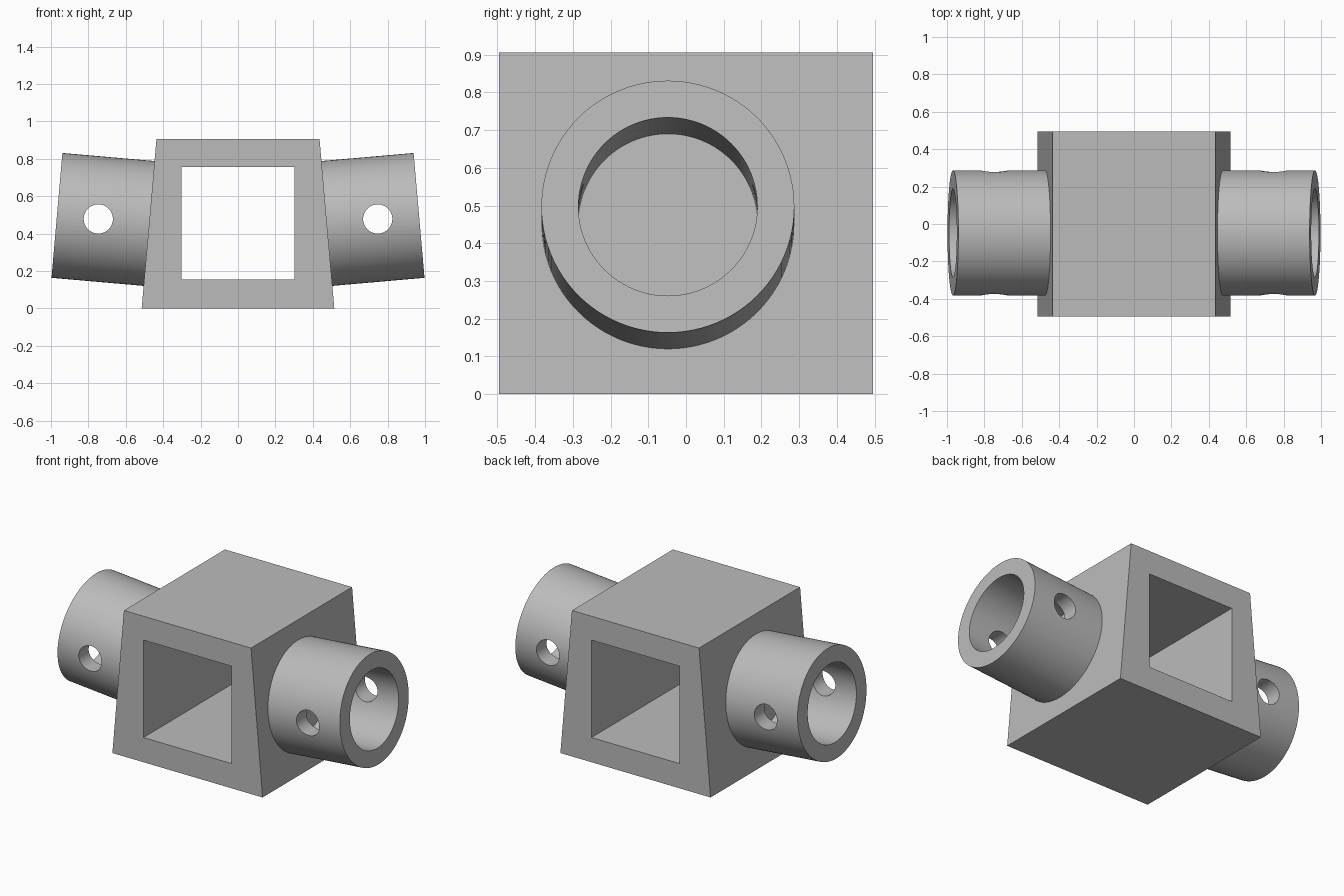
import bpy, bmesh, math
from mathutils import Matrix, Vector

if "Cube" in bpy.data.objects:
    bpy.data.objects.remove(bpy.data.objects["Cube"])

TILT = math.radians(5)
HEIGHT, HALF_DEPTH = 0.905, 0.495
HALF_BASE, HALF_TOP = 0.515, 0.436
TUBE_Y = -0.048
OUTER_R, INNER_R, PIN_R = 0.335, 0.237, 0.078

grey = bpy.data.materials.new("plain grey")
grey.diffuse_color = (0.5, 0.5, 0.5, 1)
grey.use_nodes = True
grey.node_tree.nodes["Principled BSDF"].inputs["Base Color"].default_value = grey.diffuse_color


def make_object(name, bm):
    bmesh.ops.recalc_face_normals(bm, faces=bm.faces)
    mesh = bpy.data.meshes.new(name)
    bm.to_mesh(mesh)
    bm.free()
    mesh.materials.append(grey)
    obj = bpy.data.objects.new(name, mesh)
    bpy.context.collection.objects.link(obj)
    return obj


def select_only(obj):
    bpy.ops.object.select_all(action='DESELECT')
    obj.select_set(True)
    bpy.context.view_layer.objects.active = obj


def cut(obj, cutter):
    mod = obj.modifiers.new("cut", 'BOOLEAN')
    mod.operation, mod.solver, mod.object = 'DIFFERENCE', 'EXACT', cutter
    select_only(obj)
    bpy.ops.object.modifier_apply(modifier=mod.name)
    bpy.data.objects.remove(cutter, do_unlink=True)


def prism(name, profile, half_depth):
    """Extrude an x-z outline along y."""
    bm = bmesh.new()
    face = bm.faces.new([bm.verts.new((x, -half_depth, z)) for x, z in profile])
    new = bmesh.ops.extrude_face_region(bm, geom=[face])["geom"]
    bmesh.ops.translate(bm, vec=(0, 2 * half_depth, 0),
                        verts=[v for v in new if isinstance(v, bmesh.types.BMVert)])
    return make_object(name, bm)


def cylinder(name, radius, length, matrix):
    bm = bmesh.new()
    bmesh.ops.create_cone(bm, cap_ends=True, segments=96, radius1=radius,
                          radius2=radius, depth=length, matrix=matrix)
    return make_object(name, bm)


# Tapered central block with a square passage from front to back
block = prism("block", [(-HALF_BASE, 0), (HALF_BASE, 0),
                        (HALF_TOP, HEIGHT), (-HALF_TOP, HEIGHT)], HALF_DEPTH)
cut(block, prism("passage_cutter", [(-0.302, 0.153), (0.302, 0.153),
                                    (0.302, 0.757), (-0.302, 0.757)], 1))

# Tilted sockets, square to the sloping sides, each with a cross pin hole
for side, label in ((1, "right"), (-1, "left")):
    axis = Vector((side * math.cos(TILT), 0, math.sin(TILT)))
    end = Vector((side * 0.968, TUBE_Y, 0.497))
    length = 0.50
    turn = Matrix.Rotation(side * (math.pi / 2 - TILT), 4, 'Y')
    place = Matrix.Translation(end - axis * length / 2) @ turn
    socket = cylinder(label + "_socket", OUTER_R, length, place)
    cut(socket, cylinder("bore_cutter", INNER_R, length + 0.2, place))
    pin = Matrix.Translation((side * 0.747, TUBE_Y, 0.478)) @ Matrix.Rotation(math.pi / 2, 4, 'X')
    cut(socket, cylinder("pin_cutter", PIN_R, 1, pin))
    select_only(socket)
    bpy.ops.object.shade_smooth_by_angle(angle=math.radians(30))
